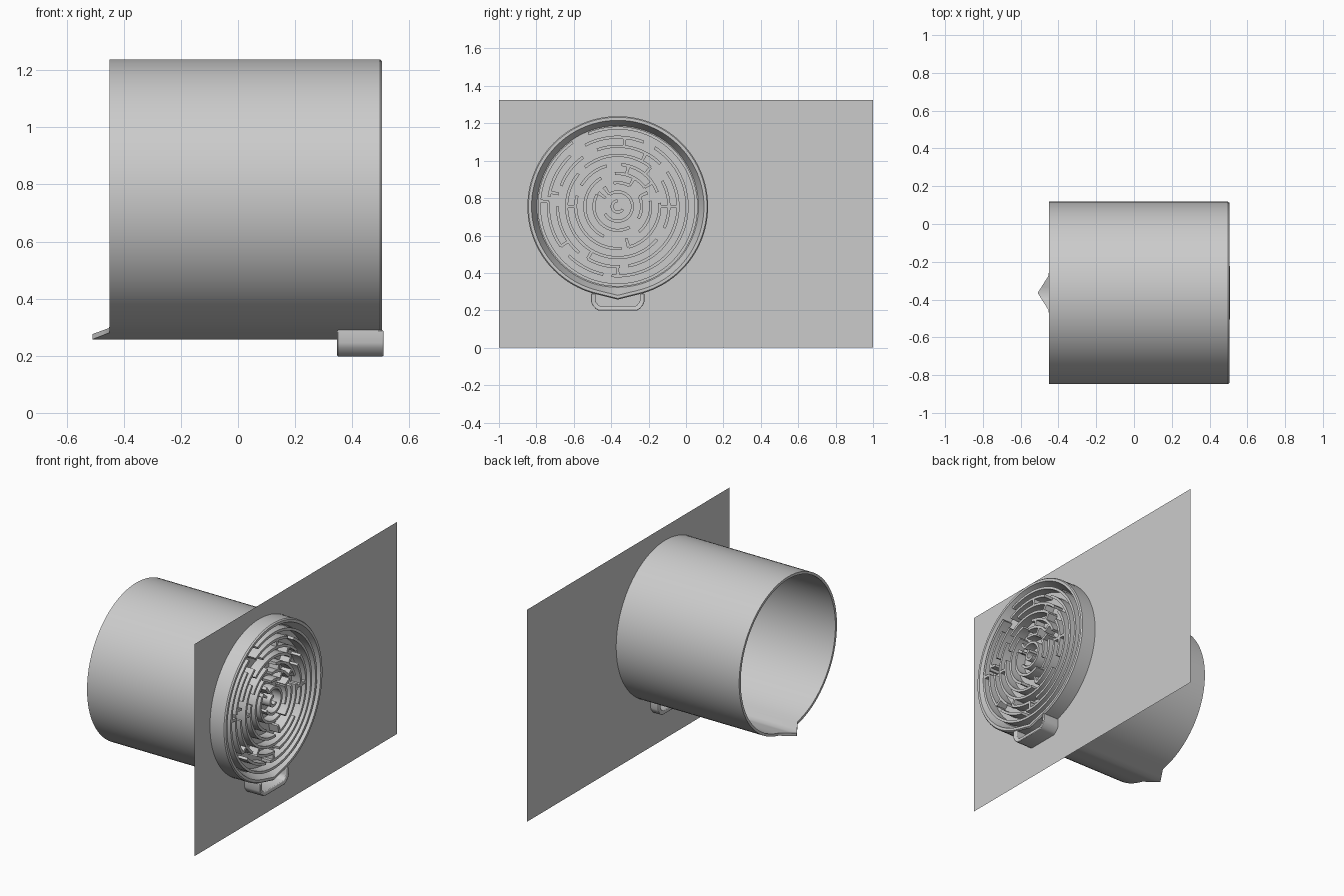
import bpy, bmesh, math

if "Cube" in bpy.data.objects:
    bpy.data.objects.remove(bpy.data.objects["Cube"])

CY, CZ = -0.365, 0.755      # axis of the cup, which runs along x
PLATE_X, FLOOR_X, FRONT_X = 0.40, 0.44, 0.503
N = 96


def finish(bm, name, smooth=True):
    bmesh.ops.recalc_face_normals(bm, faces=bm.faces)
    me = bpy.data.meshes.new(name)
    bm.to_mesh(me)
    bm.free()
    ob = bpy.data.objects.new(name, me)
    bpy.context.collection.objects.link(ob)
    if smooth:
        bpy.ops.object.select_all(action='DESELECT')
        ob.select_set(True)
        bpy.context.view_layer.objects.active = ob
        bpy.ops.object.shade_smooth_by_angle(angle=math.radians(35))
    return ob


def sweep(bm, sections, closed=False):
    """Skin a row of equal cross-sections; cap the ends unless closed."""
    rows = [[bm.verts.new(p) for p in s] for s in sections]
    n = len(rows[0])
    pairs = list(zip(rows, rows[1:])) + ([(rows[-1], rows[0])] if closed else [])
    for a, b in pairs:
        for i in range(n):
            j = (i + 1) % n
            bm.faces.new((a[i], a[j], b[j], b[i]))
    if not closed:
        bm.faces.new(rows[0])
        bm.faces.new(rows[-1])


def ring(x, r, keel=0.0, spout=False):
    """Circle around the cup axis, drawn out to a point at the bottom."""
    pts = []
    touch = math.acos(r / (r + keel))
    for i in range(N):
        d = 2 * math.pi * i / N
        off = min(d, 2 * math.pi - d)
        rr = r / math.cos(touch - off) if off < touch else r
        y, z = rr * math.sin(d), -rr * math.cos(d)
        dx = 0.06 * max(0, 1 - abs(y) / 0.095) if spout and z < 0 else 0
        pts.append((x - dx, CY + y, CZ + z))
    return pts


# Cup: open at the back with a pouring lip, recessed base at the front
bm = bmesh.new()
sweep(bm, [
    ring(0.42, 0.467),
    ring(0.41, 0.467, 0.012),
    ring(-0.45, 0.467, 0.012, True),
    ring(-0.45, 0.483, 0.0145, True),
    ring(0.497, 0.483, 0.0145),
    ring(0.505, 0.477, 0.0145),
    ring(0.505, 0.461, 0.014),
    ring(FLOOR_X, 0.432),
])
finish(bm, "cup")

# Maze of low walls on the base: arcs per ring (degrees) and radial links
RADII = [0.030 + 0.0487 * k for k in range(9)]
ARCS = [
    [(90, 330)],
    [(-150, 125)],
    [(150, 300), (-30, 25), (60, 100)],
    [(35, 95), (120, 245), (-50, 10)],
    [(20, 85), (105, 150), (165, 275), (-75, 5)],
    [(50, 130), (140, 320), (-25, 30)],
    [(-80, 35), (45, 110), (125, 160), (180, 230), (240, 272)],
    [(-95, 58), (68, 118), (133, 172), (176, 215), (225, 258)],
    [(125, 472)],
]
LINKS = [(145, 1), (125, 1), (60, 2), (25, 2), (35, 3), (75, 3), (285, 3), (50, 4),
         (180, 4), (0, 5), (62, 5), (168, 6), (215, 6), (0, 4), (84, 6), (270, 6),
         (176, 7), (240, 5)]
W = 0.008


def polar(x, r, deg):
    a = math.radians(deg)
    return (x, CY + r * math.cos(a), CZ + r * math.sin(a))


def wall(bm, r0, r1, a0, a1):
    steps = max(1, round((a1 - a0) / 4))
    secs = []
    for i in range(steps + 1):
        a = a0 + (a1 - a0) * i / steps
        secs.append([polar(FLOOR_X - 0.01, r0, a), polar(FRONT_X, r0, a),
                     polar(FRONT_X, r1, a), polar(FLOOR_X - 0.01, r1, a)])
    sweep(bm, secs)


bm = bmesh.new()
for r, arcs in zip(RADII, ARCS):
    for a0, a1 in arcs:
        wall(bm, r - W, r + W, a0, a1)
for deg, k in LINKS:
    half = math.degrees(W / (RADII[k] + 0.024))
    wall(bm, RADII[k], RADII[k + 1], deg - half, deg + half)
finish(bm, "maze_walls")

# Hanging loop under the front edge: a rounded U-shaped strap
outer = [(0.142, 0.29), (0.142, 0.245), (0.136, 0.229), (0.117, 0.207), (0.100, 0.198)]
inner = [(0.118, 0.29), (0.118, 0.250), (0.114, 0.240), (0.102, 0.227), (0.092, 0.222)]
outer += [(-y, z) for y, z in reversed(outer)]
inner += [(-y, z) for y, z in reversed(inner)]
bm = bmesh.new()
sweep(bm, [[(0.347, CY + o[0], o[1]), (0.51, CY + o[0], o[1]),
            (0.505, CY + i[0], i[1]), (0.347, CY + i[0], i[1])]
           for o, i in zip(outer, inner)])
loop = finish(bm, "hanging_loop")
bev = loop.modifiers.new("soft_edges", 'BEVEL')
bev.width = 0.004
bev.segments = 2

# Flat backing sheet the cup passes through
bm = bmesh.new()
bm.faces.new([bm.verts.new((PLATE_X, y, z))
              for y, z in ((-1, 0), (1, 0), (1, 1.325), (-1, 1.325))])
finish(bm, "backing_sheet", False)
